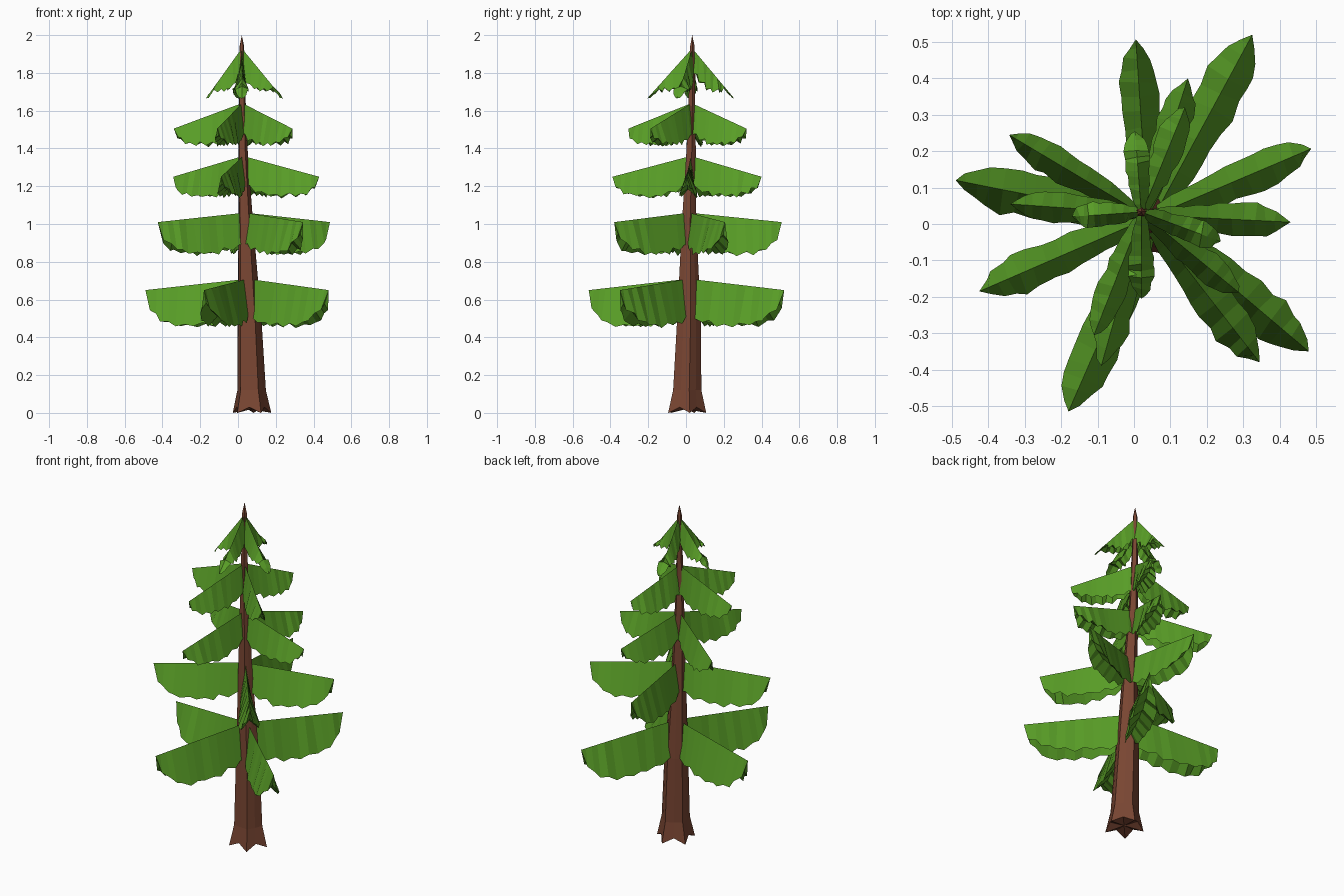
import bpy, bmesh, math, random
from mathutils import Vector

if "Cube" in bpy.data.objects:
    bpy.data.objects.remove(bpy.data.objects["Cube"])

random.seed(4)


def material(name, color):
    m = bpy.data.materials.new(name)
    m.diffuse_color = (*color, 1)
    m.use_nodes = True
    m.node_tree.nodes["Principled BSDF"].inputs["Base Color"].default_value = m.diffuse_color
    return m


LEAF = material("leaf green", (0.100, 0.345, 0.020))
BARK = material("bark brown", (0.190, 0.060, 0.032))


def finish(name, bm, mat):
    bmesh.ops.recalc_face_normals(bm, faces=bm.faces)
    me = bpy.data.meshes.new(name)
    bm.to_mesh(me)
    bm.free()
    me.materials.append(mat)
    ob = bpy.data.objects.new(name, me)
    bpy.context.collection.objects.link(ob)
    return ob


def lerp_table(table, t):
    for a, b in zip(table, table[1:]):
        if t <= b[0]:
            f = (t - a[0]) / (b[0] - a[0])
            return [p + (q - p) * f for p, q in zip(a[1:], b[1:])]
    return list(table[-1][1:])


# Leaning trunk: z, centre x, centre y, ridge radius, groove radius
TRUNK = [(0.0, 0.070, 0.000, 0.108, 0.078),
         (0.12, 0.069, 0.002, 0.080, 0.068),
         (0.50, 0.058, 0.012, 0.067, 0.058),
         (1.00, 0.040, 0.014, 0.041, 0.035),
         (1.40, 0.025, 0.026, 0.026, 0.021),
         (1.80, 0.020, 0.032, 0.015, 0.012),
         (1.94, 0.020, 0.033, 0.013, 0.010)]


def build_trunk(sides=10):
    bm = bmesh.new()
    rings = []
    for k, (z, cx, cy, outer, inner) in enumerate(TRUNK):
        ring = []
        for i in range(sides):
            a = 2 * math.pi * (i + 0.3) / sides
            r = inner if i % 2 else outer
            lift = 0.03 if k == 0 and i % 2 else 0
            ring.append(bm.verts.new((cx + r * math.cos(a), cy + r * math.sin(a), z + lift)))
        rings.append(ring)
    tip = bm.verts.new((0.02, 0.033, 2.0))
    base = bm.verts.new((0.07, 0, 0.02))
    for i in range(sides):
        j = (i + 1) % sides
        for lo, hi in zip(rings, rings[1:]):
            bm.faces.new((lo[i], lo[j], hi[j], hi[i]))
        bm.faces.new((rings[-1][i], rings[-1][j], tip))
        bm.faces.new((rings[0][j], rings[0][i], base))
    finish("trunk", bm, BARK)


# Hanging bough: t, width factor, hem blend toward the root, hem blend toward the tip
BOUGH = [(0.0, 0.30, 1.0, 0.0), (0.2, 0.62, 0.4, 0.0), (0.4, 0.82, 0.0, 0.0),
         (0.6, 0.95, 0.0, 0.0), (0.76, 1.0, 0.0, 0.06), (0.88, 0.72, 0.0, 0.22),
         (0.95, 0.36, 0.0, 0.48), (1.0, 0.0, 0.0, 1.0)]
STATIONS = [0, 0.09, 0.17, 0.26, 0.34, 0.43, 0.51, 0.60, 0.68, 0.76, 0.83, 0.89, 0.95]


def build_bough(name, tip_xy, root_z, tip_z, hem_z, hem_root, width):
    cx, cy = lerp_table(TRUNK, root_z)[:2]
    root = Vector((cx, cy, root_z))
    tip = Vector((*tip_xy, tip_z))
    flat = Vector((tip.x - root.x, tip.y - root.y, 0)).normalized()
    side = Vector((-flat.y, flat.x, 0))
    bm = bmesh.new()
    rows = []
    for k, t in enumerate(STATIONS):
        w, to_root, to_tip = lerp_table(BOUGH, t)
        ridge = root.lerp(tip, t)
        hem = hem_z + (hem_root - hem_z) * to_root + (tip_z - hem_z) * to_tip
        row = [bm.verts.new(ridge)]
        for s in (1, -1):
            # ragged teeth along the hem
            p = ridge + side * s * width * w * random.uniform(0.88, 1.1)
            p += flat * random.uniform(-0.008, 0.008)
            p.z = min(hem + (0.018 if k % 2 else 0) + random.uniform(-0.006, 0.006), ridge.z - 0.01)
            row.append(bm.verts.new(p))
        # raised middle of the underside
        mid = ridge.copy()
        mid.z = row[1].co.z + 0.3 * (ridge.z - row[1].co.z)
        row.append(bm.verts.new(mid))
        rows.append(row)
    for a, b in zip(rows, rows[1:]):
        for i, j in ((0, 1), (1, 3), (3, 2), (2, 0)):
            bm.faces.new((a[i], a[j], b[j], b[i]))
    end = bm.verts.new(tip)
    for i, j in ((0, 1), (1, 3), (3, 2), (2, 0)):
        bm.faces.new((rows[-1][i], rows[-1][j], end))
    r = rows[0]
    bm.faces.new((r[0], r[1], r[3], r[2]))
    finish(name, bm, LEAF)


# Tiers: root z, tip z, hem z, hem z at the trunk, half width, bough tips
TIERS = [
    (0.71, 0.65, 0.455, 0.50, 0.064, [(-0.49, 0.12), (-0.18, -0.515), (0.48, -0.35), (0.325, 0.52)]),
    (1.06, 1.01, 0.835, 0.89, 0.056, [(-0.425, -0.185), (0.345, -0.38), (0.487, 0.207), (0.005, 0.507)]),
    (1.36, 1.25, 1.14, 1.20, 0.046, [(-0.343, 0.245), (-0.09, -0.39), (0.43, 0.005), (0.148, 0.40)]),
    (1.64, 1.505, 1.412, 1.47, 0.042, [(-0.34, 0.055), (-0.11, -0.305), (0.288, -0.188), (0.14, 0.32)]),
    (1.93, 1.665, 1.70, 1.80, 0.036, [(-0.17, 0.02), (0.02, -0.205), (0.238, -0.048), (0.003, 0.255)]),
]

build_trunk()
for n, (rz, tz, hz, hr, w, tips) in enumerate(TIERS, 1):
    for m, xy in enumerate(tips, 1):
        build_bough(f"bough_tier{n}_{m}", xy, rz, tz, hz, hr, w)
